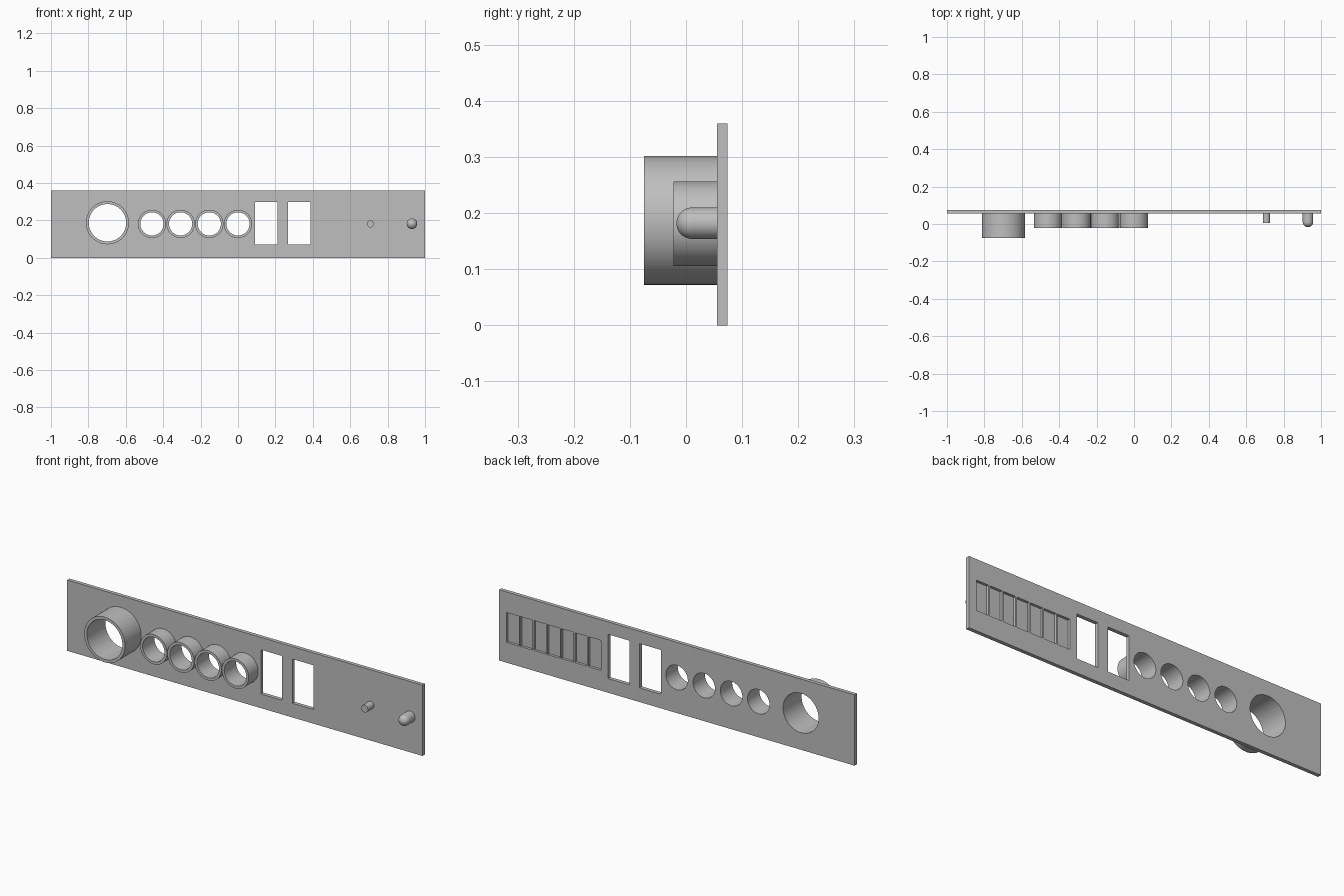
import bpy, bmesh, math
from mathutils import Matrix, Vector

cube = bpy.data.objects.get("Cube")
if cube:
    bpy.data.objects.remove(cube, do_unlink=True)

FRONT, BACK, HEIGHT = 0.055, 0.074, 0.36
SEGMENTS = 64

grey = bpy.data.materials.new("plain_grey")
grey.use_nodes = True
grey.diffuse_color = (0.52, 0.52, 0.52, 1)
grey.node_tree.nodes["Principled BSDF"].inputs["Base Color"].default_value = grey.diffuse_color


def make_object(name, bm):
    bmesh.ops.recalc_face_normals(bm, faces=bm.faces)
    mesh = bpy.data.meshes.new(name)
    bm.to_mesh(mesh)
    bm.free()
    mesh.materials.append(grey)
    obj = bpy.data.objects.new(name, mesh)
    bpy.context.collection.objects.link(obj)
    return obj


def activate(obj):
    bpy.ops.object.select_all(action='DESELECT')
    obj.select_set(True)
    bpy.context.view_layer.objects.active = obj


def smooth(obj):
    activate(obj)
    bpy.ops.object.shade_smooth_by_angle(angle=math.radians(30))


def add_box(bm, x0, x1, y0, y1, z0, z1):
    centre = Vector((x0 + x1, y0 + y1, z0 + z1)) / 2
    size = Matrix.Diagonal((x1 - x0, y1 - y0, z1 - z0, 1))
    bmesh.ops.create_cube(bm, size=1, matrix=Matrix.Translation(centre) @ size)


def add_bore(bm, x, z, radius):
    place = Matrix.Translation((x, FRONT, z)) @ Matrix.Rotation(math.pi / 2, 4, 'X')
    bmesh.ops.create_cone(bm, cap_ends=True, segments=SEGMENTS, radius1=radius,
                          radius2=radius, depth=0.1, matrix=place)


def lathe(name, x, z, profile, closed=False):
    """Turn a (radius, y) profile around an axis pointing to the front."""
    bm = bmesh.new()
    verts = [bm.verts.new((x + r, y, z)) for r, y in profile]
    edges = [bm.edges.new(pair) for pair in zip(verts, verts[1:])]
    if closed:
        edges.append(bm.edges.new((verts[-1], verts[0])))
    bmesh.ops.spin(bm, geom=verts + edges, cent=(x, 0, z), axis=(0, 1, 0),
                   angle=math.tau, steps=SEGMENTS)
    bmesh.ops.remove_doubles(bm, verts=bm.verts, dist=1e-5)
    obj = make_object(name, bm)
    smooth(obj)
    return obj


# Collars: name, x, z, outer radius, inner radius, front y
collars = [("large_collar", -0.698, 0.187, 0.115, 0.1, -0.075)]
collars += [(f"small_collar_{i + 1}", -0.46 + 0.1533 * i, 0.181, 0.0755, 0.062, -0.022)
            for i in range(4)]

# Openings and rear pockets
cut = bmesh.new()
for name, x, z, outer, inner, tip in collars:
    add_bore(cut, x, z, inner)
for x in (0.09, 0.267):
    add_box(cut, x, x + 0.12, 0, 0.1, 0.072, 0.297)
for i in range(7):
    x = 0.427 + 0.0769 * i
    add_box(cut, x, x + 0.07, 0.061, 0.1, 0.103, 0.255)
cutter = make_object("opening_cutter", cut)
cutter.hide_render = True

# Panel
plate = bmesh.new()
add_box(plate, -1, 1, FRONT, BACK, 0, HEIGHT)
panel = make_object("panel", plate)
boolean = panel.modifiers.new("openings", 'BOOLEAN')
boolean.operation = 'DIFFERENCE'
boolean.solver = 'EXACT'
boolean.object = cutter
activate(panel)
bpy.ops.object.modifier_apply(modifier=boolean.name)
bpy.data.objects.remove(cutter, do_unlink=True)
smooth(panel)

# Hollow collars standing on the front
for name, x, z, outer, inner, tip in collars:
    lathe(name, x, z, [(inner, tip), (outer, tip), (outer, FRONT), (inner, FRONT)], closed=True)

# Flat-ended peg
lathe("flat_peg", 0.708, 0.181, [(0, 0.006), (0.019, 0.006), (0.019, 0.058), (0, 0.058)])

# Peg with a domed end
radius, tip = 0.028, -0.017
dome = [(radius * math.sin(a), tip + radius * (1 - math.cos(a)))
        for a in (math.pi / 2 * i / 12 for i in range(13))]
lathe("domed_peg", 0.93, 0.182, dome + [(radius, 0.058), (0, 0.058)])
